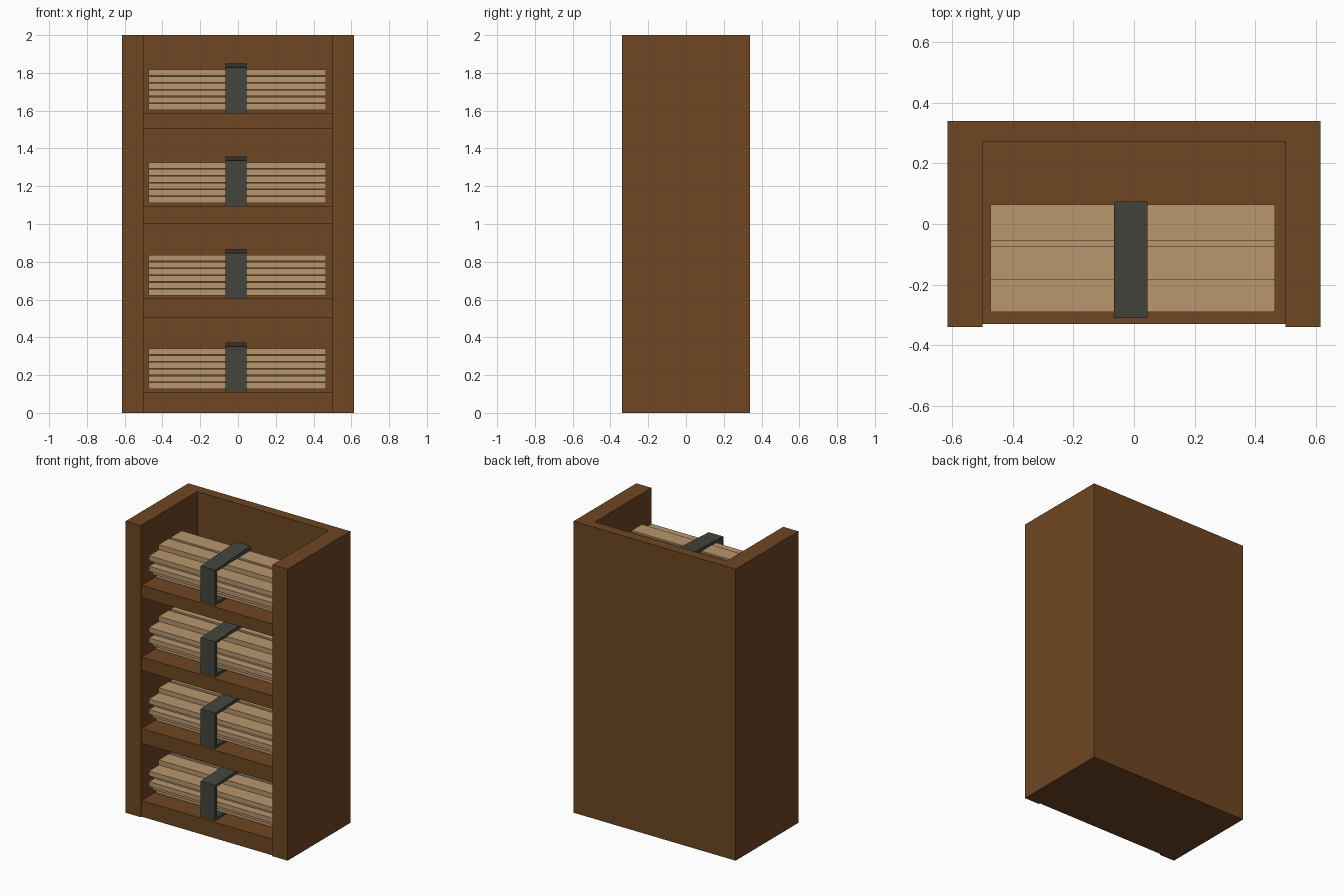
import bpy, bmesh

if "Cube" in bpy.data.objects:
    bpy.data.objects.remove(bpy.data.objects["Cube"])


def material(name, rgb):
    m = bpy.data.materials.new(name)
    m.diffuse_color = (*rgb, 1)
    m.use_nodes = True
    m.node_tree.nodes["Principled BSDF"].inputs["Base Color"].default_value = m.diffuse_color
    return m


DARK = material("dark_wood", (0.156, 0.061, 0.016))
PALE = material("pale_wood", (0.479, 0.305, 0.156))
STRAP = material("grey_strap", (0.058, 0.058, 0.048))


def finish(name, bm, mat):
    bmesh.ops.recalc_face_normals(bm, faces=bm.faces)
    me = bpy.data.meshes.new(name)
    bm.to_mesh(me)
    bm.free()
    me.materials.append(mat)
    ob = bpy.data.objects.new(name, me)
    bpy.context.collection.objects.link(ob)
    return ob


def add_box(bm, x0, x1, y0, y1, z0, z1):
    vs = bmesh.ops.create_cube(bm, size=1)["verts"]
    for v in vs:
        v.co = (x1 if v.co.x > 0 else x0, y1 if v.co.y > 0 else y0, z1 if v.co.z > 0 else z0)


def box(name, mat, *dims):
    bm = bmesh.new()
    add_box(bm, *dims)
    return finish(name, bm, mat)


# Cabinet walls
box("left_wall", DARK, -0.615, -0.5, -0.34, 0.34, 0, 2)
box("right_wall", DARK, 0.5, 0.615, -0.34, 0.34, 0, 2)
box("back_wall", DARK, -0.5, 0.5, 0.273, 0.34, 0, 2)

# Plank rows: front-to-back extents per layer, bottom to top
LAYERS = [
    [(-0.215, -0.075), (-0.065, 0.06)],
    [(-0.25, -0.13), (-0.12, 0.0)],
    [(-0.29, -0.175), (-0.165, -0.06), (-0.05, 0.06)],
    [(-0.24, -0.12), (-0.11, 0.03)],
    [(-0.29, -0.175), (-0.17, -0.055), (-0.05, 0.06)],
    [(-0.185, -0.075), (-0.055, 0.065)],
]
STEP = 0.0362


def strap(name, z):
    # Closed band round the bundle, top slightly tilted
    outer = [(-0.31, 0.0), (0.07, 0.0), (0.075, 0.262), (-0.31, 0.242)]
    inner = [(-0.291, 0.016), (0.055, 0.016), (0.058, 0.232), (-0.291, 0.226)]
    bm = bmesh.new()
    rings = []
    for x in (-0.066, 0.044):
        rings.append([[bm.verts.new((x, y, z + h)) for y, h in p] for p in (outer, inner)])
    (ao, ai), (bo, bi) = rings
    for i in range(4):
        j = (i + 1) % 4
        for p, q in ((ao, bo), (bi, ai), (ai, ao), (bo, bi)):
            bm.faces.new((p[i], p[j], q[j], q[i]))
    return finish(name, bm, STRAP)


# Shelves, each with a strapped plank bundle
for n, (under, top) in enumerate([(0, 0.11), (0.502, 0.605), (1.003, 1.095), (1.503, 1.587)], 1):
    box(f"shelf_{n}", DARK, -0.5, 0.5, -0.33, 0.273, under, top)
    bm = bmesh.new()
    for k, row in enumerate(LAYERS):
        z = top + 0.017 + k * STEP
        for y0, y1 in row:
            add_box(bm, -0.473, 0.465, y0, y1, z, z + STEP - 0.003)
    finish(f"plank_bundle_{n}", bm, PALE)
    strap(f"bundle_strap_{n}", top)
